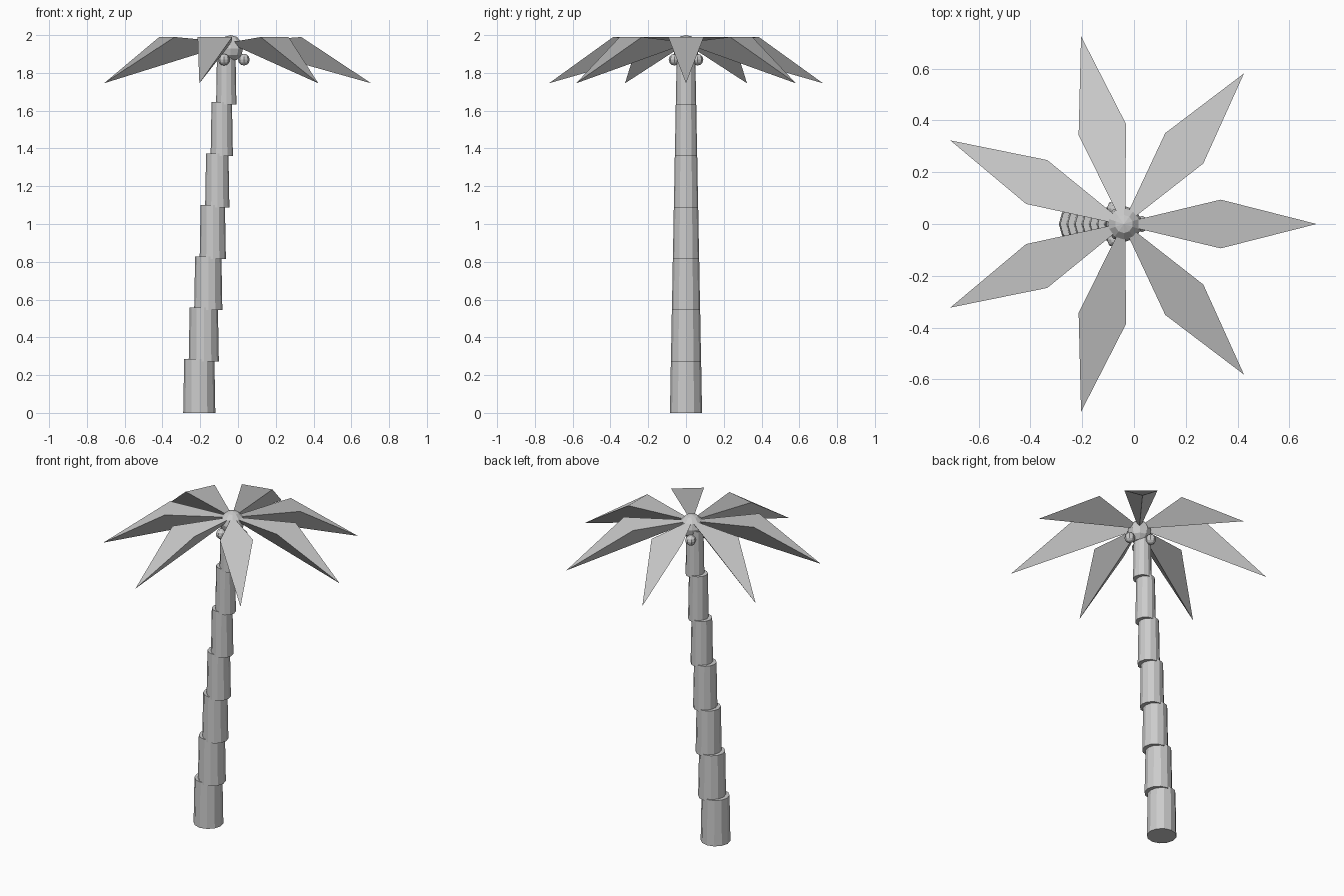
import bpy, bmesh, math
from mathutils import Matrix, Vector

if "Cube" in bpy.data.objects:
    bpy.data.objects.remove(bpy.data.objects["Cube"])

grey = bpy.data.materials.new("plain grey")
grey.diffuse_color = (0.6, 0.6, 0.6, 1)
grey.use_nodes = True
grey.node_tree.nodes["Principled BSDF"].inputs["Base Color"].default_value = grey.diffuse_color

HUB = Vector((-0.039, 0, 1.93))


def finish(name, bm):
    mesh = bpy.data.meshes.new(name)
    bm.to_mesh(mesh)
    bm.free()
    mesh.materials.append(grey)
    obj = bpy.data.objects.new(name, mesh)
    bpy.context.collection.objects.link(obj)
    return obj


def ball(name, centre, radius, segments, rings):
    bm = bmesh.new()
    bmesh.ops.create_uvsphere(bm, u_segments=segments, v_segments=rings,
                              radius=radius, matrix=Matrix.Translation(centre))
    return finish(name, bm)


# Leaning trunk of stacked, slightly overlapping tapered drums
for i in range(7):
    height = 0.285
    r = 0.085 - 0.0052 * i
    bm = bmesh.new()
    place = Matrix.Translation((-0.205 + 0.0238 * i, 0, 0.272 * i + height / 2))
    bmesh.ops.create_cone(bm, cap_ends=True, segments=12, radius1=r,
                          radius2=r - 0.005, depth=height, matrix=place)
    finish(f"trunk_segment_{i + 1}", bm)

# Crown hub
ball("crown_hub", HUB, 0.07, 10, 6)

# Three coconuts under the crown
for i in range(3):
    a = math.tau * i / 3
    offset = Vector((0.07 * math.cos(a), 0.07 * math.sin(a), -0.06))
    ball(f"coconut_{i + 1}", HUB + offset, 0.031, 8, 6)

# Seven drooping kite-shaped fronds with a keel along the underside
for i in range(7):
    bm = bmesh.new()
    base, left, right, tip = [bm.verts.new(p) for p in (
        (-0.02, 0, 0.03), (0.374, 0.094, 0.06),
        (0.374, -0.094, 0.06), (0.744, 0, -0.185))]
    bm.faces.new((right, tip, left, base))
    bm.faces.new((base, left, tip))
    bm.faces.new((base, tip, right))
    bmesh.ops.recalc_face_normals(bm, faces=bm.faces)
    bm.transform(Matrix.Translation(HUB) @ Matrix.Rotation(math.tau * i / 7, 4, 'Z'))
    finish(f"frond_{i + 1}", bm)
